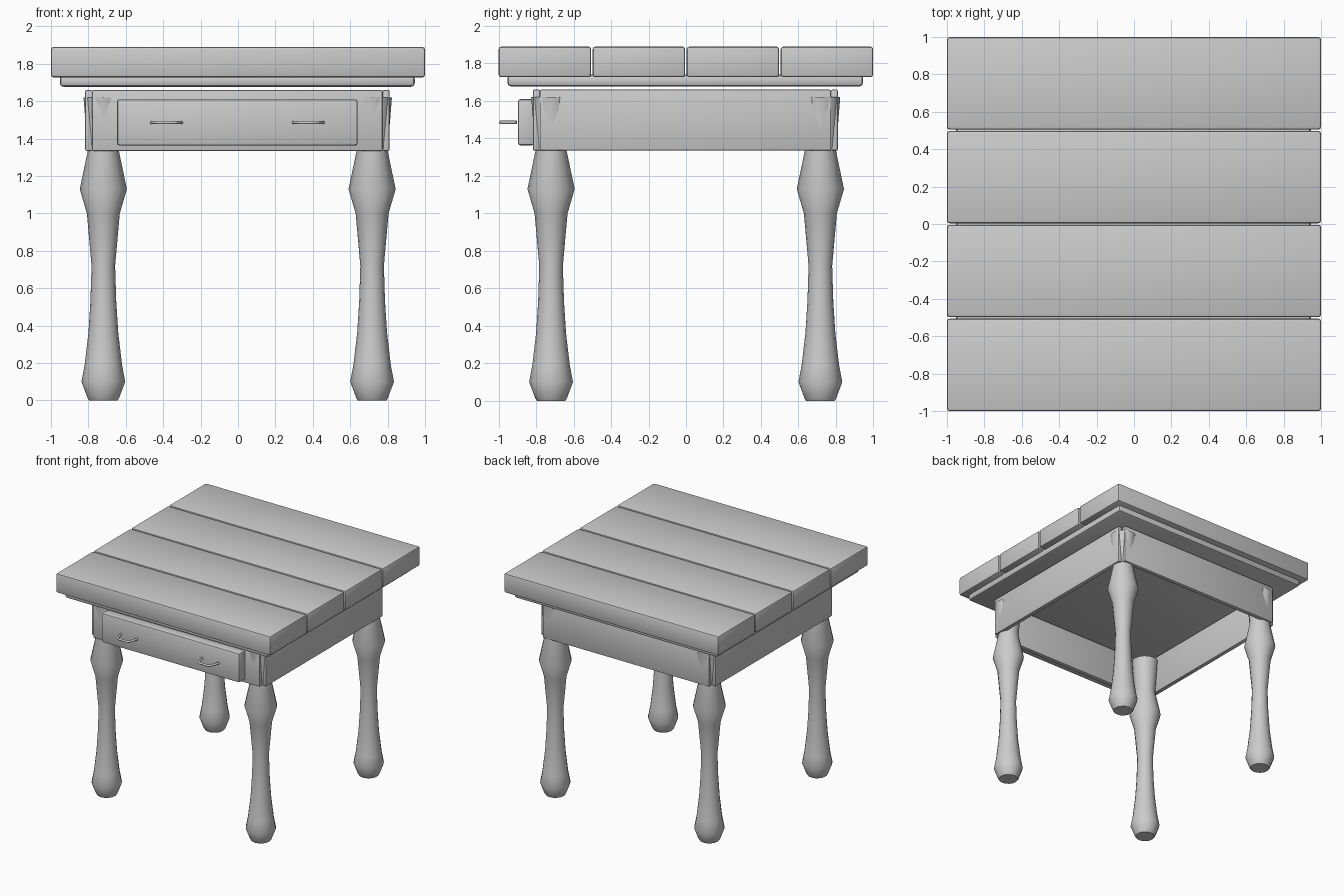
import bpy, bmesh, math
from mathutils import Vector

if "Cube" in bpy.data.objects:
    bpy.data.objects.remove(bpy.data.objects["Cube"])


def finish(obj, angle=35):
    bpy.ops.object.select_all(action='DESELECT')
    obj.select_set(True)
    bpy.context.view_layer.objects.active = obj
    bpy.ops.object.shade_smooth_by_angle(angle=math.radians(angle))


def box(name, x, y, z, bevel=0.012):
    """Bevelled box from (min, max) ranges."""
    lo, hi = Vector((x[0], y[0], z[0])), Vector((x[1], y[1], z[1]))
    me = bpy.data.meshes.new(name)
    bm = bmesh.new()
    bmesh.ops.create_cube(bm, size=1)
    for v in bm.verts:
        v.co = (lo + hi) / 2 + v.co * (hi - lo)
    bmesh.ops.bevel(bm, geom=bm.edges[:], offset=bevel, segments=2,
                    profile=0.5, affect='EDGES')
    bm.to_mesh(me)
    bm.free()
    obj = bpy.data.objects.new(name, me)
    bpy.context.collection.objects.link(obj)
    finish(obj)
    return obj


def lathe(name, profile, x, y, sides=16):
    """Closed turned shape from (radius, z) points."""
    me = bpy.data.meshes.new(name)
    bm = bmesh.new()
    rings = [[bm.verts.new((r * math.cos(2 * math.pi * i / sides),
                            r * math.sin(2 * math.pi * i / sides), z))
              for i in range(sides)] for r, z in profile]
    for a, b in zip(rings, rings[1:]):
        for i in range(sides):
            j = (i + 1) % sides
            bm.faces.new((a[i], a[j], b[j], b[i]))
    bm.faces.new(rings[0][::-1])
    bm.faces.new(rings[-1])
    bm.to_mesh(me)
    bm.free()
    obj = bpy.data.objects.new(name, me)
    obj.location = (x, y, 0)
    bpy.context.collection.objects.link(obj)
    finish(obj, 50)


# Tabletop planks
for i in range(4):
    y0 = -1 + i * 0.5017
    box(f"top_plank_{i + 1}", (-1, 1), (y0, y0 + 0.494), (1.727, 1.89), 0.014)

# Panel under the planks
box("under_panel", (-0.953, 0.945), (-0.953, 0.945), (1.677, 1.74), 0.02)

# Apron boards, leaving open notches at the corners
span, lo, hi, z = (-0.78, 0.772), (-0.817, -0.779), (0.772, 0.81), (1.335, 1.66)
box("front_apron", span, lo, z, 0.007)
box("back_apron", span, hi, z, 0.007)
box("left_apron", lo, span, z, 0.007)
box("right_apron", hi, span, z, 0.007)

# Pegs near the apron ends
for name, axis, face in (("front", 1, -0.817), ("back", 1, 0.81),
                         ("left", 0, -0.817), ("right", 0, 0.81)):
    for end in (-0.722, 0.716):
        loc = [end, end, 1.61]
        loc[axis] = face
        bpy.ops.mesh.primitive_uv_sphere_add(segments=10, ring_count=6,
                                             radius=0.009, location=loc)
        bpy.context.object.name = name + "_peg"
        finish(bpy.context.object)

# Turned legs, flaring again inside the frame
leg = [(0.076, 0), (0.084, 0.012), (0.117, 0.1), (0.1, 0.19), (0.08, 0.36),
       (0.069, 0.53), (0.063, 0.72), (0.088, 1.0), (0.126, 1.13),
       (0.083, 1.335), (0.106, 1.62)]
for sx, x in (("left", -0.72), ("right", 0.717)):
    for sy, y in (("front", -0.72), ("back", 0.717)):
        lathe(f"{sy}_{sx}_leg", leg, x, y)

# Drawer front
box("drawer_front", (-0.647, 0.64), (-0.897, -0.81), (1.363, 1.61), 0.014)

# Bent rod handles
for side, cx in (("left", -0.382), ("right", 0.376)):
    cu = bpy.data.curves.new(side + "_handle", 'CURVE')
    cu.dimensions = '3D'
    cu.bevel_depth = 0.009
    cu.bevel_resolution = 2
    cu.use_fill_caps = True
    sp = cu.splines.new('POLY')
    pts = [(-0.079, -0.905), (-0.055, -0.98), (-0.045, -0.99),
           (0.045, -0.99), (0.055, -0.98), (0.079, -0.905)]
    sp.points.add(len(pts) - 1)
    for p, (dx, y) in zip(sp.points, pts):
        p.co = (cx + dx, y, 1.486, 1)
    obj = bpy.data.objects.new(side + "_handle", cu)
    bpy.context.collection.objects.link(obj)
